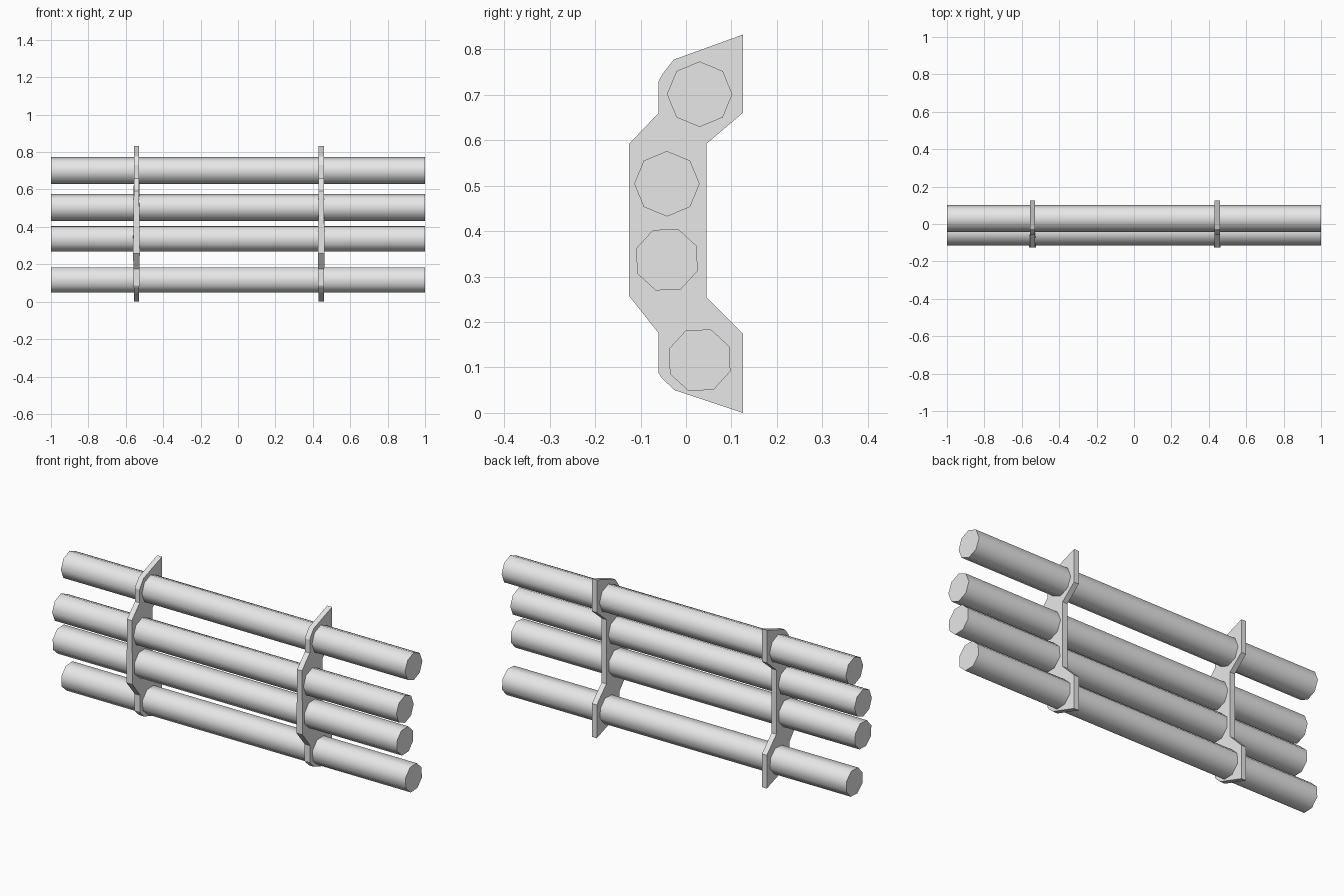
import bpy, bmesh
from math import cos, sin, radians

cube = bpy.data.objects.get("Cube")
if cube:
    bpy.data.objects.remove(cube, do_unlink=True)

grey = bpy.data.materials.new("plain_grey")
grey.use_nodes = True
grey.diffuse_color = (0.8, 0.8, 0.8, 1)
grey.node_tree.nodes["Principled BSDF"].inputs["Base Color"].default_value = (0.8, 0.8, 0.8, 1)


def prism(name, section, x, smooth):
    """Extrude a section of (y, z, half thickness) points along x."""
    bm = bmesh.new()
    near = [bm.verts.new((x - h, y, z)) for y, z, h in section]
    far = [bm.verts.new((x + h, y, z)) for y, z, h in section]
    caps = [bm.faces.new(near), bm.faces.new(far)]
    for i in range(len(section)):
        j = (i + 1) % len(section)
        bm.faces.new((near[i], near[j], far[j], far[i])).smooth = smooth
    # Crisp edges around the ends
    for cap in caps:
        for edge in cap.edges:
            edge.smooth = False
    bmesh.ops.recalc_face_normals(bm, faces=bm.faces)
    mesh = bpy.data.meshes.new(name)
    bm.to_mesh(mesh)
    bm.free()
    mesh.materials.append(grey)
    obj = bpy.data.objects.new(name, mesh)
    bpy.context.collection.objects.link(obj)


# Four eight-sided rails: y, z, turn about the long axis
rails = {
    "top_rail": (0.03, 0.701, 0),
    "upper_middle_rail": (-0.042, 0.504, 0),
    "lower_middle_rail": (-0.042, 0.337, 25),
    "bottom_rail": (0.03, 0.116, 25),
}
for name, (cy, cz, turn) in rails.items():
    angles = [radians(turn + 45 * i) for i in range(8)]
    prism(name, [(cy + 0.072 * cos(a), cz + 0.072 * sin(a), 1) for a in angles], 0, True)

# Two cranked brackets, slightly thicker at the lower front
T = 0.014
bracket = [
    (0.125, 0.832, T), (-0.027, 0.777, T), (-0.052, 0.745, T), (-0.06, 0.73, T),
    (-0.06, 0.66, T), (-0.125, 0.592, T), (-0.125, 0.257, 0.018),
    (-0.06, 0.175, 0.016), (-0.06, 0.087, 0.016), (-0.052, 0.075, T),
    (-0.025, 0.05, T), (0.125, 0, T), (0.125, 0.175, T), (0.045, 0.255, T),
    (0.045, 0.592, T), (0.125, 0.66, T),
]
for name, x in (("right_bracket", -0.543), ("left_bracket", 0.445)):
    prism(name, bracket, x, False)
